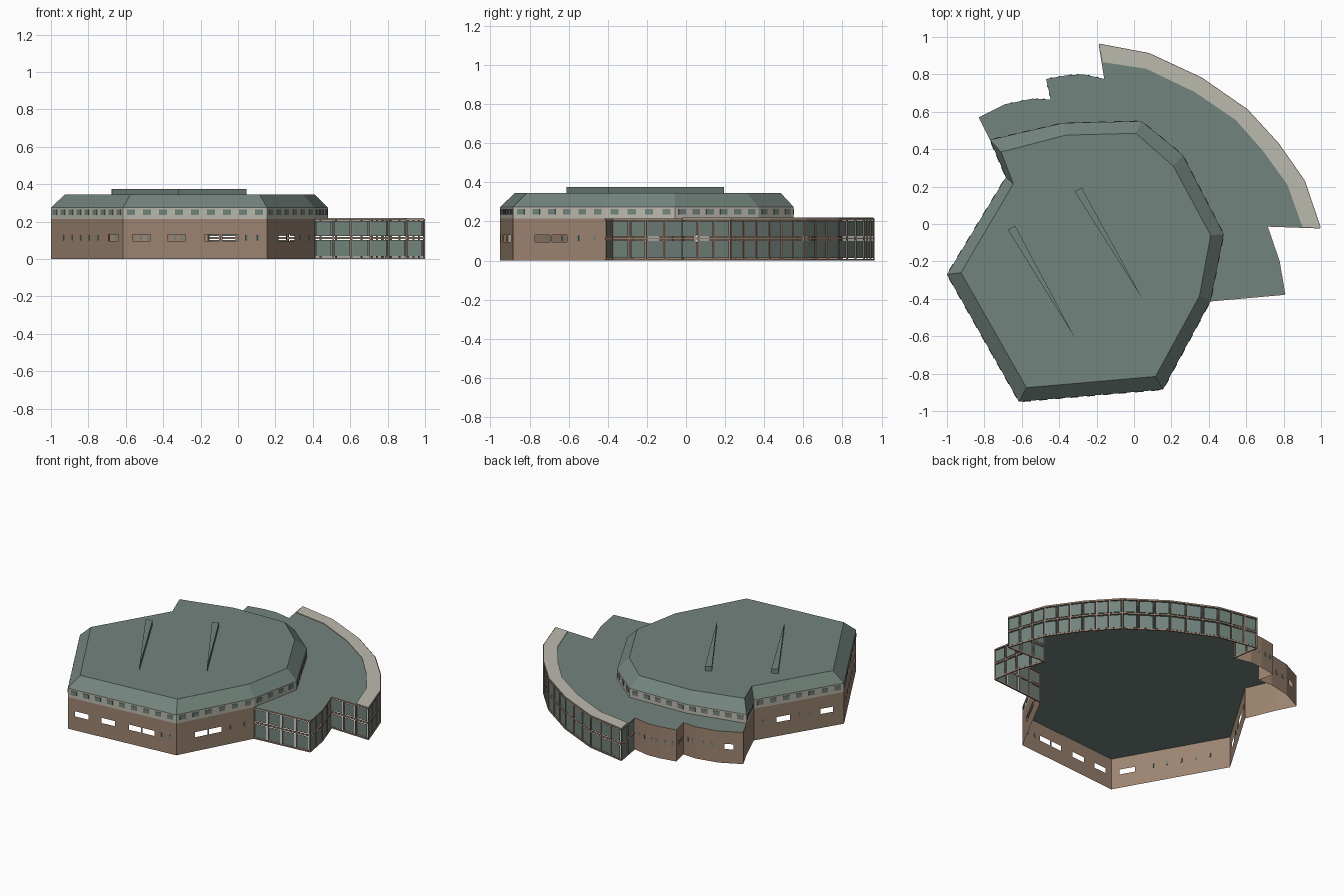
import bpy, bmesh
from mathutils import Vector

cube = bpy.data.objects.get("Cube")
if cube:
    bpy.data.objects.remove(cube, do_unlink=True)


def material(name, rgb):
    m = bpy.data.materials.new(name)
    m.use_nodes = True
    m.diffuse_color = (*rgb, 1)
    m.node_tree.nodes["Principled BSDF"].inputs["Base Color"].default_value = (*rgb, 1)
    return m


TEAL = material("grey green", (0.17, 0.23, 0.205))
BROWN = material("brown brick", (0.34, 0.235, 0.165))
STONE = material("pale stone", (0.50, 0.49, 0.42))

DECK, EAVE, TOP = 0.215, 0.275, 0.345


def finish(bm, name, mat):
    mesh = bpy.data.meshes.new(name)
    bm.to_mesh(mesh)
    bm.free()
    mesh.materials.append(mat)
    ob = bpy.data.objects.new(name, mesh)
    bpy.context.collection.objects.link(ob)
    return ob


def face(bm, pts):
    bm.faces.new([bm.verts.new(p) for p in pts])


def at(seg, u, z, off=0):
    """Point at fraction u along a wall, at height z, pushed outwards by off."""
    p, q = Vector(seg[0]), Vector(seg[1])
    d = (q - p).normalized()
    c = p.lerp(q, u) + Vector((d.y, -d.x)) * off
    return (c.x, c.y, z)


def panel(bm, seg, u0, u1, z0, z1):
    face(bm, [at(seg, u0, z0), at(seg, u1, z0), at(seg, u1, z1), at(seg, u0, z1)])


def bar(bm, seg, u0, u1, z0, z1, t):
    """Thin box lying along a wall, centred on its plane."""
    ring = [(u0, t / 2), (u1, t / 2), (u1, -t / 2), (u0, -t / 2)]
    prism(bm, [at(seg, u, 0, o)[:2] for u, o in ring], z0, z1)


def prism(bm, pts, z0, z1):
    lo = [bm.verts.new((x, y, z0)) for x, y in pts]
    hi = [bm.verts.new((x, y, z1)) for x, y in pts]
    faces = [bm.faces.new(lo), bm.faces.new(hi)]
    for i in range(len(pts)):
        j = (i + 1) % len(pts)
        faces.append(bm.faces.new([lo[i], lo[j], hi[j], hi[i]]))
    bmesh.ops.recalc_face_normals(bm, faces=faces)


def length(seg):
    return (Vector(seg[1]) - Vector(seg[0])).length


def chain(pts):
    return list(zip(pts, pts[1:]))


# Plan outlines, counter-clockwise
hall = [(-1, -.27), (-.615, -.95), (.155, -.885), (.41, -.41), (.48, -.055),
        (.26, .37), (.04, .55), (-.38, .54), (-.77, .45), (-.685, .25)]
hall_top = [(-.925, -.26), (-.575, -.875), (.115, -.815), (.35, -.385), (.41, -.06),
            (.21, .31), (.01, .485), (-.365, .475), (-.71, .385), (-.645, .215)]
bay_front = [(.41, -.41), (.805, -.375), (.775, -.2), (.71, -.01)]
arc = [(.995, -.02), (.91, .23), (.77, .43), (.605, .61), (.36, .78), (.08, .91), (-.185, .96)]
arc_inner = [(.90, -.015), (.82, .21), (.69, .39), (.545, .555), (.325, .705), (.065, .83), (-.165, .865)]
back = [(-.155, .775), (-.27, .80), (-.36, .795), (-.47, .775), (-.445, .665),
        (-.545, .67), (-.69, .64), (-.83, .57), (-.77, .45), (-.685, .25)]

# Flat lower roof
bm = bmesh.new()
face(bm, [(x, y, DECK) for x, y in hall[:3] + bay_front + arc + back])
finish(bm, "lower_roof", TEAL)

# Brick walls with open windows, plus narrow slit plates: wall, openings, slits
walls = [
    ((hall[0], hall[1]), [(.80, .93)], [.17, .29, .41, .53, .65]),
    ((hall[1], hall[2]), [(.065, .19), (.31, .435), (.565, .675), (.69, .80)], [.86, .94]),
    ((hall[2], hall[3]), [(.24, .40), (.42, .58)], [.70, .88]),
    ((hall[9], hall[0]), [(.25, .40), (.74, .88)], [.1, .5, .62]),
]
for seg in chain(back):
    openings = [(.25, .62)] if seg[1] == back[7] else []
    slits = [.35, .75] if length(seg) > .09 and seg[0][0] > -.6 else []
    walls.append((seg, openings, slits))
bm, slit_bm = bmesh.new(), bmesh.new()
W0, W1 = .095, .13
for seg, openings, slits in walls:
    panel(bm, seg, 0, 1, 0, W0)
    panel(bm, seg, 0, 1, W1, DECK)
    edges = [0] + [u for o in openings for u in o] + [1]
    for u0, u1 in zip(edges[::2], edges[1::2]):
        panel(bm, seg, u0, u1, W0, W1)
    half = .006 / length(seg)
    for u in slits:
        bar(slit_bm, seg, u - half, u + half, .1, .127, .006)
finish(bm, "brick_walls", BROWN)
finish(slit_bm, "slit_windows", TEAL)

# Glazed walls: panes with a narrow gap beside each mullion, and three rails
glazed = [(s, n) for s, n in zip(chain(bay_front), (4, 2, 2))]
glazed.append(((bay_front[-1], arc[0]), 3))
glazed += [(s, 3) for s in chain(arc)]
glazed.append(((arc[-1], back[0]), 2))
frame, glass = bmesh.new(), bmesh.new()
for seg, n in glazed:
    half = .004 / length(seg)
    for i in range(n + 1):
        u = i / n
        bar(frame, seg, max(0, u - half), min(1, u + half), 0, DECK, .008)
    for z0, z1 in ((0, .009), (.107, .117), (.206, DECK)):
        bar(frame, seg, 0, 1, z0, z1, .008)
    for i in range(n):
        for z0, z1 in ((.012, .102), (.122, .202)):
            panel(glass, seg, (i + .06) / n, (i + .89) / n, z0, z1)
finish(frame, "glazing_frame", BROWN)
finish(glass, "glass_panes", TEAL)

# Pale rim along the curved edge of the lower roof
bm = bmesh.new()
for (a, b), (c, d) in zip(chain(arc), chain(arc_inner)):
    prism(bm, [a, b, d, c], DECK - .002, DECK + .004)
finish(bm, "roof_rim", STONE)

# Upper storey band with a row of windows
bm, win = bmesh.new(), bmesh.new()
for seg in zip(hall, hall[1:] + hall[:1]):
    panel(bm, seg, 0, 1, DECK, EAVE)
    n = max(2, round(length(seg) / .085))
    half = .021 / length(seg)
    for i in range(n):
        u = (i + .5) / n
        bar(win, seg, u - half, u + half, .236, .264, .006)
finish(bm, "upper_band", STONE)
finish(win, "upper_windows", TEAL)

# Hall roof with sloping edges
bm = bmesh.new()
lo = [bm.verts.new((x, y, EAVE)) for x, y in hall]
hi = [bm.verts.new((x, y, TOP)) for x, y in hall_top]
for i in range(len(lo)):
    j = (i + 1) % len(lo)
    bm.faces.new([lo[i], lo[j], hi[j], hi[i]])
bm.faces.new(hi)
finish(bm, "hall_roof", TEAL)

# Two tapered roof lights
for name, pts in (("roof_light_right", [(-.315, -.61), (-.635, -.01), (-.675, -.03)]),
                  ("roof_light_left", [(.045, -.40), (-.28, .195), (-.318, .175)])):
    bm = bmesh.new()
    prism(bm, pts, TOP - .002, .375)
    finish(bm, name, TEAL)
